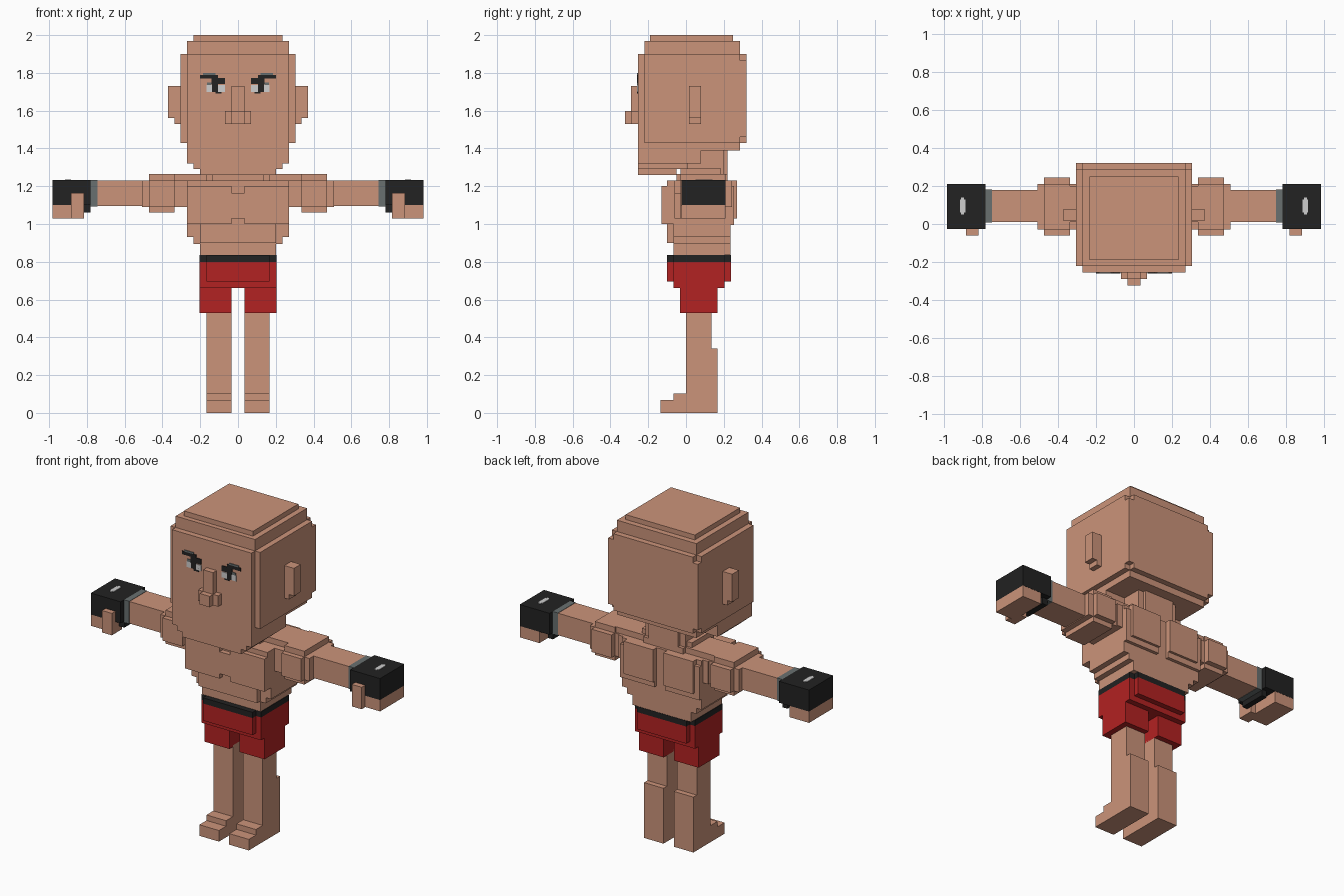
import bpy, bmesh


def colour(name, r, g, b):
    m = bpy.data.materials.new(name)
    m.diffuse_color = (r, g, b, 1)
    return m


SKIN = colour("skin", 0.60, 0.295, 0.195)
RED = colour("red cloth", 0.45, 0.016, 0.016)
BLACK = colour("black", 0.016, 0.016, 0.016)
GREY = colour("grey", 0.14, 0.16, 0.16)
WHITE = colour("white", 0.62, 0.62, 0.62)


def blocks(name, mat, boxes, mirror=False):
    """One object made of boxes (x0, x1, y0, y1, z0, z1), optionally mirrored in x."""
    bm = bmesh.new()
    for x0, x1, y0, y1, z0, z1 in boxes:
        verts = bmesh.ops.create_cube(bm, size=1)["verts"]
        for v in verts:
            v.co = (x1 if v.co.x > 0 else x0,
                    y1 if v.co.y > 0 else y0,
                    z1 if v.co.z > 0 else z0)
    me = bpy.data.meshes.new(name)
    bm.to_mesh(me)
    bm.free()
    me.materials.append(mat)
    ob = bpy.data.objects.new(name, me)
    bpy.context.collection.objects.link(ob)
    if mirror:
        ob.modifiers.new("mirror", 'MIRROR').use_mirror_merge = False
    return ob


def wide(w, y0, y1, z0, z1):
    """Box centred on x = 0 with half width w."""
    return (-w, w, y0, y1, z0, z1)


# Head: stepped skull, face front, crown and jaw
blocks("head", SKIN, [
    wide(0.305, -0.22, 0.285, 1.43, 1.90),
    wide(0.305, -0.22, 0.32, 1.46, 1.865),
    wide(0.27, -0.22, 0.32, 1.43, 1.90),
    wide(0.27, -0.255, 0.0, 1.43, 1.90),
    wide(0.27, -0.22, 0.285, 1.39, 1.97),
    wide(0.235, -0.19, 0.25, 1.95, 2.0),
])
blocks("jaw", SKIN, [
    wide(0.27, -0.255, 0.08, 1.32, 1.45),
    wide(0.235, -0.255, 0.01, 1.29, 1.33),
    wide(0.20, -0.255, -0.05, 1.26, 1.30),
])
blocks("ear", SKIN, [
    (0.29, 0.37, 0.015, 0.08, 1.56, 1.73),
    (0.29, 0.337, 0.015, 0.08, 1.53, 1.57),
], True)
blocks("nose", SKIN, [
    wide(0.034, -0.29, -0.24, 1.53, 1.73),
    wide(0.068, -0.29, -0.24, 1.53, 1.597),
    wide(0.034, -0.323, -0.24, 1.53, 1.597),
])

# Painted eyes and slanted brows
F, B = -0.259, -0.25
blocks("eye_white", WHITE, [(0.07, 0.105, F, B, 1.70, 1.735),
                            (0.137, 0.168, F, B, 1.70, 1.735)], True)
blocks("brow_and_pupil", BLACK, [
    (0.105, 0.137, F, B, 1.70, 1.76),
    (0.088, 0.12, F, B, 1.69, 1.715),
    (0.07, 0.14, F, B, 1.74, 1.772),
    (0.105, 0.2, F, B, 1.77, 1.79),
], True)
blocks("brow_edge", GREY, [(0.12, 0.185, F, B, 1.79, 1.80),
                           (0.14, 0.165, F, B, 1.735, 1.75)], True)

# Neck and the slope to the shoulders
blocks("neck", SKIN, [
    wide(0.135, 0.0, 0.20, 1.20, 1.40),
    wide(0.10, 0.10, 0.22, 1.20, 1.40),
    wide(0.17, -0.03, 0.185, 1.20, 1.295),
    wide(0.135, -0.05, 0.22, 1.20, 1.265),
])
blocks("shoulder_bridge", SKIN, [
    wide(0.34, 0.01, 0.20, 1.09, 1.265),
    wide(0.305, -0.03, 0.22, 1.09, 1.23),
])

# Torso: tapered trunk, chest plates, back plates
blocks("trunk", SKIN, [
    wide(0.27, -0.065, 0.235, 0.93, 1.23),
    wide(0.235, -0.065, 0.235, 0.895, 1.0),
    wide(0.20, -0.065, 0.235, 0.835, 0.95),
    wide(0.20, -0.10, 0.0, 0.90, 1.23),
])
blocks("chest", SKIN, [
    wide(0.05, -0.13, -0.06, 1.03, 1.165),
    (0.035, 0.27, -0.13, -0.06, 1.0, 1.20),
    (0.03, 0.27, -0.10, -0.04, 1.0, 1.23),
], True)
blocks("back_muscle", SKIN, [
    (0.035, 0.235, 0.22, 0.27, 1.03, 1.23),
    (0.035, 0.27, 0.20, 0.255, 0.995, 1.20),
], True)

# Arms with rounded shoulder blocks
blocks("shoulder", SKIN, [
    (0.337, 0.472, -0.03, 0.21, 1.06, 1.265),
    (0.337, 0.472, -0.06, 0.243, 1.09, 1.23),
    (0.30, 0.507, -0.03, 0.21, 1.09, 1.23),
], True)
blocks("arm", SKIN, [(0.45, 0.745, 0.01, 0.178, 1.095, 1.23)], True)
blocks("wrist_wrap", GREY, [(0.745, 0.78, 0.008, 0.18, 1.093, 1.232)], True)

# Padded gloves with bare fingers and thumb
blocks("glove", BLACK, [
    (0.78, 0.983, -0.025, 0.21, 1.10, 1.232),
    (0.78, 0.815, 0.01, 0.178, 1.06, 1.12),
], True)
blocks("fingers", SKIN, [(0.85, 0.983, -0.024, 0.209, 1.03, 1.10)], True)
blocks("thumb", SKIN, [
    (0.816, 0.883, -0.06, -0.026, 1.03, 1.165),
    (0.816, 0.87, -0.04, 0.04, 1.03, 1.099),
], True)
blocks("glove_mark", WHITE, [
    (0.885, 0.915, 0.06, 0.13, 1.23, 1.236),
    (0.892, 0.908, 0.05, 0.14, 1.23, 1.236),
], True)

# Shorts with a dark waistband
blocks("waistband", BLACK, [wide(0.203, -0.066, 0.203, 0.80, 0.835),
                            wide(0.168, -0.10, 0.237, 0.80, 0.835)])
blocks("shorts", RED, [
    wide(0.203, -0.066, 0.203, 0.66, 0.80),
    wide(0.168, -0.10, 0.237, 0.695, 0.80),
])
blocks("shorts_leg", RED, [(0.035, 0.203, -0.033, 0.168, 0.53, 0.68)], True)

# Legs and stepped feet
blocks("leg", SKIN, [
    (0.035, 0.168, 0.0, 0.135, 0.30, 0.54),
    (0.035, 0.168, 0.0, 0.168, 0.0, 0.34),
], True)
blocks("foot", SKIN, [
    (0.035, 0.168, -0.066, 0.02, 0.0, 0.102),
    (0.035, 0.168, -0.135, 0.02, 0.0, 0.068),
], True)
